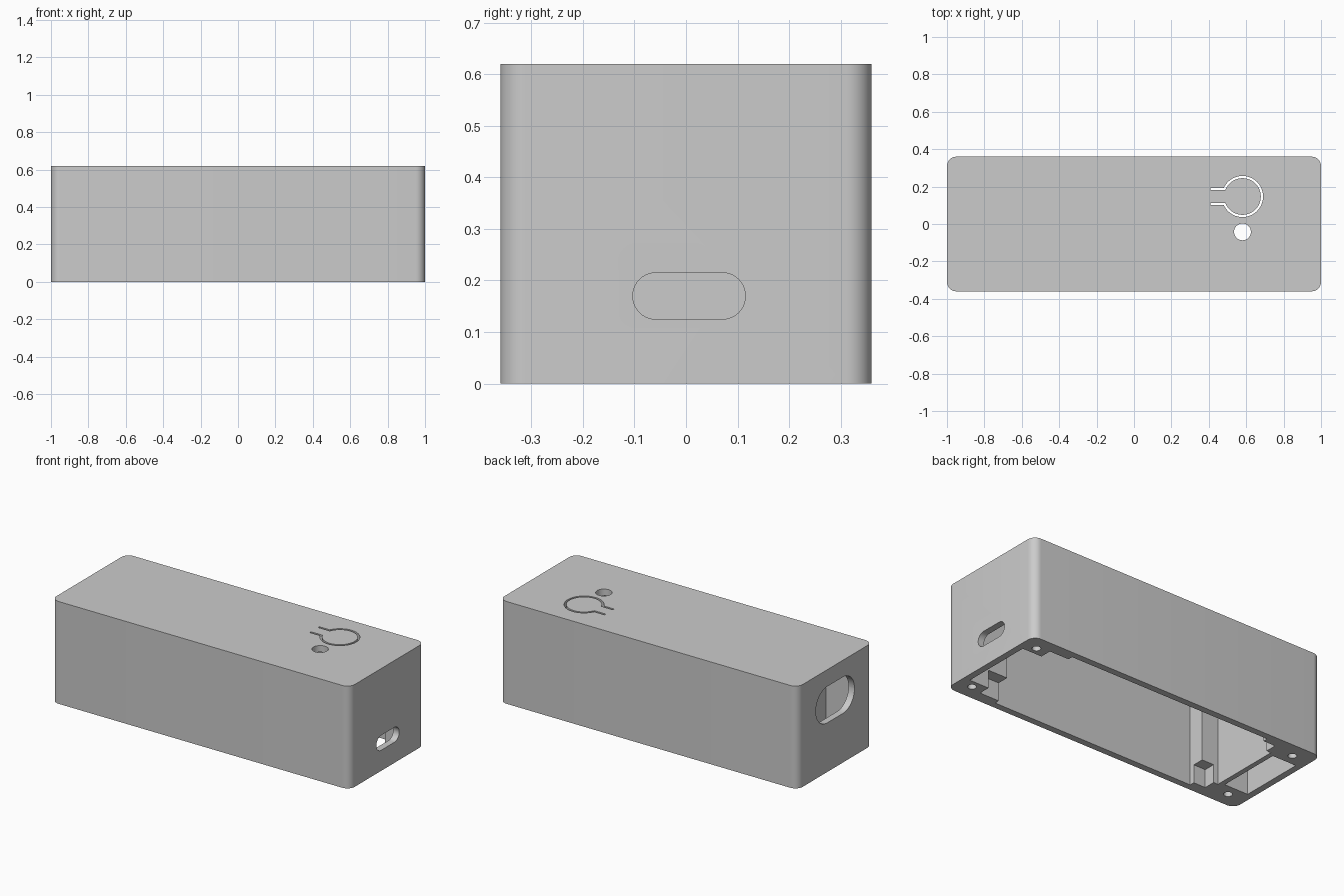
import bpy, bmesh
from math import pi, sin, cos, asin
from mathutils import Vector, Matrix

cube = bpy.data.objects.get("Cube")
if cube:
    bpy.data.objects.remove(cube, do_unlink=True)

# Single plastic colour
grey = bpy.data.materials.new("grey plastic")
grey.use_nodes = True
colour = (0.6, 0.6, 0.6, 1)
grey.diffuse_color = colour
grey.node_tree.nodes["Principled BSDF"].inputs["Base Color"].default_value = colour


def prism(name, points, low, high, along_x=False):
    """Extrude an outline along z, or an outline in (y, z) along x."""
    bm = bmesh.new()
    face = bm.faces.new([bm.verts.new((a, b, low)) for a, b in points])
    top = bmesh.ops.extrude_face_region(bm, geom=[face])["geom"]
    bmesh.ops.translate(bm, vec=(0, 0, high - low),
                        verts=[v for v in top if isinstance(v, bmesh.types.BMVert)])
    if along_x:
        turn = Matrix(((0, 0, 1), (1, 0, 0), (0, 1, 0)))
        bmesh.ops.transform(bm, matrix=turn.to_4x4(), verts=bm.verts)
    bmesh.ops.recalc_face_normals(bm, faces=bm.faces)
    mesh = bpy.data.meshes.new(name)
    bm.to_mesh(mesh)
    bm.free()
    mesh.materials.append(grey)
    obj = bpy.data.objects.new(name, mesh)
    bpy.context.collection.objects.link(obj)
    return obj


def arc(cx, cy, r, start, end, steps):
    return [(cx + r * cos(start + (end - start) * i / steps),
             cy + r * sin(start + (end - start) * i / steps)) for i in range(steps + 1)]


def rounded(cx, cy, half_w, half_h, r, steps=10):
    """Rounded rectangle; a radius of half the height gives a pill."""
    points = []
    for k, (sx, sy) in enumerate(((1, 1), (-1, 1), (-1, -1), (1, -1))):
        points += arc(cx + sx * (half_w - r), cy + sy * (half_h - r), r,
                      k * pi / 2, (k + 1) * pi / 2, steps)
    clean = []
    for p in points:
        if not clean or (Vector(p) - Vector(clean[-1])).length > 1e-5:
            clean.append(p)
    return clean


def rect(x0, x1, half_y):
    return [(x0, -half_y), (x1, -half_y), (x1, half_y), (x0, half_y)]


def cut(target, cutter):
    cutter.hide_render = True
    mod = target.modifiers.new("cut", "BOOLEAN")
    mod.operation, mod.solver, mod.object = "DIFFERENCE", "EXACT", cutter
    bpy.context.view_layer.objects.active = target
    bpy.ops.object.modifier_apply(modifier=mod.name)
    bpy.data.objects.remove(cutter, do_unlink=True)


# Outer case with rounded vertical corners
case = prism("case", rounded(0, 0, 1, 0.36, 0.05), 0, 0.62)
CEILING = 0.58

# Main cavity, leaving corner columns and a cross wall
half = [(-0.77, 0.22), (-0.66, 0.22), (-0.66, 0.32), (0.70, 0.32), (0.70, 0.22), (0.96, 0.22)]
plan = half + [(x, -y) for x, y in reversed(half)]
cut(case, prism("main_cavity", plan, -0.1, CEILING))

# End compartment and the ledge notches in the columns
cut(case, prism("end_compartment", rect(-0.96, -0.80, 0.2), -0.1, CEILING))
for side in (1, -1):
    for x0, x1 in ((-0.74, -0.64), (0.68, 0.83)):
        outline = [(x0, side * 0.2), (x1, side * 0.2), (x1, side * 0.29), (x0, side * 0.29)]
        cut(case, prism("ledge_notch", outline, -0.1, 0.11))

# Screw holes in the four corners
for x in (-0.88, 0.905):
    for y in (-0.267, 0.267):
        cut(case, prism("screw_hole", arc(x, y, 0.024, 0, 2 * pi, 24)[:-1], -0.1, 0.2))

# Pill openings in both ends
cut(case, prism("small_port", rounded(0.006, 0.17, 0.109, 0.045, 0.0445), 0.9, 1.1, True))
cut(case, prism("large_port", rounded(0, 0.408, 0.185, 0.11, 0.1095), -1.1, -0.9, True))

# Indicator hole in the top
cut(case, prism("indicator_hole", arc(0.58, -0.042, 0.045, 0, 2 * pi, 40)[:-1], 0.5, 0.7))


# Flexible push button, freed by a thin keyhole slit
def keyhole(r, h):
    a = pi - asin(h / r)
    return [(0.41, 0.147 + h)] + arc(0.58, 0.147, r, a, -a, 48) + [(0.41, 0.147 - h)]


slit = keyhole(0.11, 0.046) + keyhole(0.098, 0.034)[::-1]
cut(case, prism("button_slit", slit, 0.5, 0.7))

# Smooth the curves, keep the edges sharp
bpy.ops.object.select_all(action="DESELECT")
case.select_set(True)
bpy.context.view_layer.objects.active = case
bpy.ops.object.shade_smooth_by_angle(angle=pi / 6)
